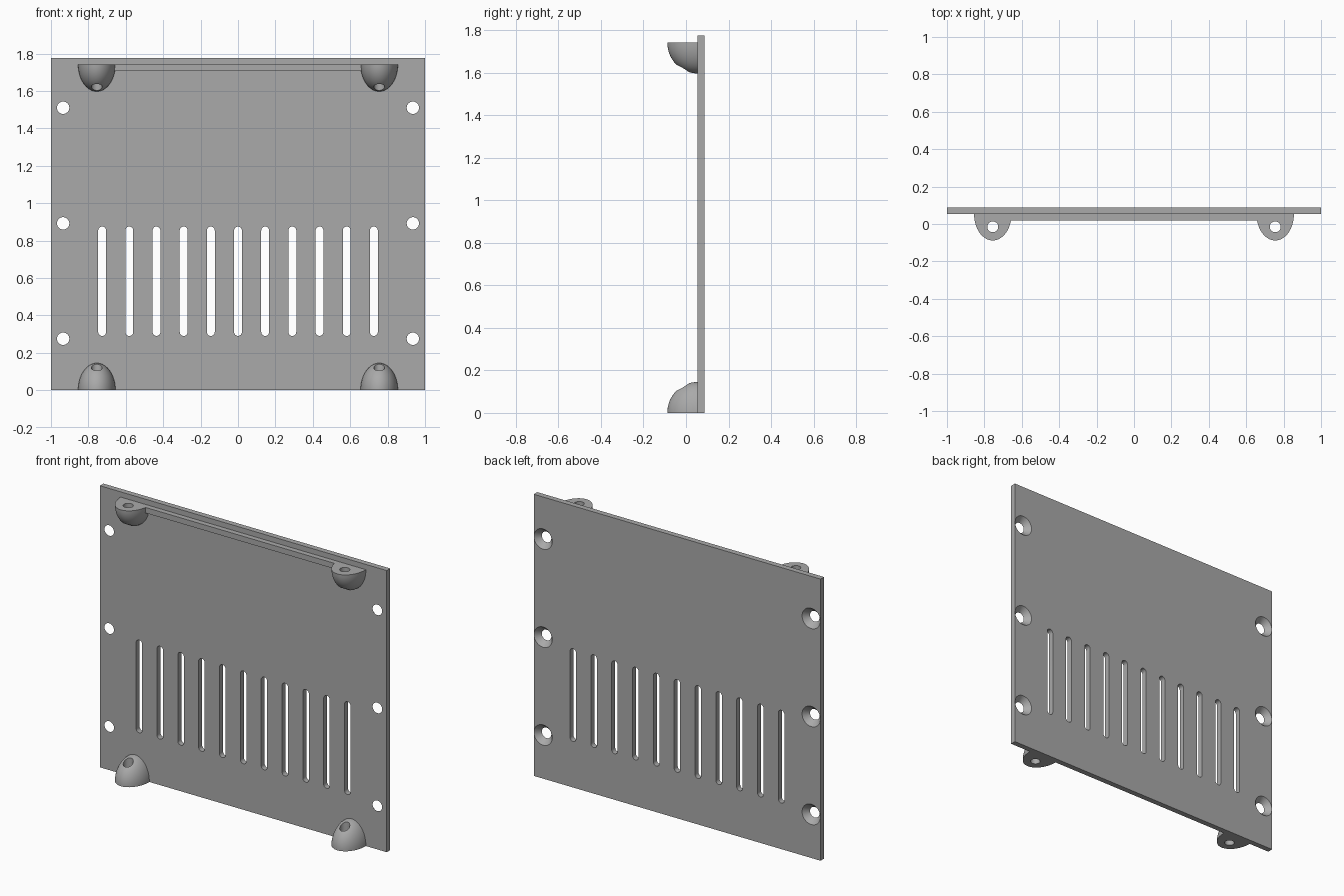
import bpy
import bmesh
from math import cos, sin, pi, radians
from mathutils import Matrix, Vector

cube = bpy.data.objects.get("Cube")
if cube:
    bpy.data.objects.remove(cube, do_unlink=True)

FRONT, BACK = 0.053, 0.088      # plate faces along y
HEIGHT = 1.775
BOSS_X, BOSS_SIZE = 0.755, (0.1, 0.141, 0.145)
BOSS_TOP = 1.742

grey = bpy.data.materials.new("plain_grey")
grey.use_nodes = True
colour = (0.4, 0.4, 0.4, 1)
grey.diffuse_color = colour
grey.node_tree.nodes["Principled BSDF"].inputs["Base Color"].default_value = colour


def make_object(name, bm):
    bmesh.ops.recalc_face_normals(bm, faces=bm.faces)
    mesh = bpy.data.meshes.new(name)
    bm.to_mesh(mesh)
    bm.free()
    mesh.materials.append(grey)
    obj = bpy.data.objects.new(name, mesh)
    bpy.context.collection.objects.link(obj)
    return obj


def add_box(bm, low, high):
    low, high = Vector(low), Vector(high)
    matrix = Matrix.Translation((low + high) / 2) @ Matrix.Diagonal((*(high - low), 1))
    bmesh.ops.create_cube(bm, size=1, matrix=matrix)


def add_slot(bm, x, low, high, radius, steps=12):
    """Upright slot with round ends, running through the plate."""
    points = []
    for z, start in ((high - radius, 0), (low + radius, pi)):
        for i in range(steps + 1):
            a = start + pi * i / steps
            points.append((x + radius * cos(a), FRONT - 0.02, z + radius * sin(a)))
    face = bm.faces.new([bm.verts.new(p) for p in points])
    out = bmesh.ops.extrude_face_region(bm, geom=[face])
    verts = [v for v in out["geom"] if isinstance(v, bmesh.types.BMVert)]
    bmesh.ops.translate(bm, verts=verts, vec=(0, BACK - FRONT + 0.04, 0))


def add_countersink(bm, x, z, small=0.033, large=0.064):
    """Cone that widens towards the back, overshooting both faces."""
    over = 0.01
    slope = (large - small) / (BACK - FRONT)
    matrix = Matrix.Translation((x, (FRONT + BACK) / 2, z)) @ Matrix.Rotation(radians(-90), 4, "X")
    bmesh.ops.create_cone(bm, cap_ends=True, segments=48, radius1=small - slope * over,
                          radius2=large + slope * over, depth=BACK - FRONT + 2 * over,
                          matrix=matrix)


def cut(obj, cutter_bm):
    cutter = make_object("cutter", cutter_bm)
    cutter.hide_render = True
    mod = obj.modifiers.new("cut", "BOOLEAN")
    mod.operation = "DIFFERENCE"
    mod.solver = "EXACT"
    mod.object = cutter
    bpy.context.view_layer.objects.active = obj
    bpy.ops.object.modifier_apply(modifier=mod.name)
    bpy.data.objects.remove(cutter, do_unlink=True)


def smooth(obj):
    bpy.ops.object.select_all(action="DESELECT")
    obj.select_set(True)
    bpy.context.view_layer.objects.active = obj
    bpy.ops.object.shade_smooth_by_angle(angle=radians(30))


# Flat panel with vent slots and countersunk screw holes
bm = bmesh.new()
add_box(bm, (-1, FRONT, 0), (1, BACK, HEIGHT))
panel = make_object("panel", bm)
holes = bmesh.new()
for i in range(-5, 6):
    add_slot(holes, i * 0.1453, 0.29, 0.875, 0.021)
for side in (-1, 1):
    for z in (0.275, 0.892, 1.51):
        add_countersink(holes, side * 0.935, z)
cut(panel, holes)
smooth(panel)


# Quarter-dome mounting bosses with an upright screw hole
def mounting_boss(name, x, z, up):
    bm = bmesh.new()
    bmesh.ops.create_uvsphere(bm, u_segments=64, v_segments=32, radius=1)
    for keep_out in ((0, 1, 0), (0, 0, -up)):
        bmesh.ops.bisect_plane(bm, geom=bm.verts[:] + bm.edges[:] + bm.faces[:], dist=1e-4,
                               plane_co=(0, 0, 0), plane_no=keep_out, clear_outer=True)
        bmesh.ops.holes_fill(bm, edges=[e for e in bm.edges if e.is_boundary], sides=0)
    bmesh.ops.scale(bm, vec=BOSS_SIZE, verts=bm.verts)
    bmesh.ops.translate(bm, vec=(x, FRONT, z), verts=bm.verts)
    boss = make_object(name, bm)
    drill = bmesh.new()
    bmesh.ops.create_cone(drill, cap_ends=True, segments=32, radius1=0.029, radius2=0.029,
                          depth=0.5, matrix=Matrix.Translation((x, -0.015, z)))
    cut(boss, drill)
    smooth(boss)


for side, word in ((1, "left"), (-1, "right")):
    mounting_boss(f"bottom_boss_{word}", side * BOSS_X, 0, 1)
    mounting_boss(f"top_boss_{word}", side * BOSS_X, BOSS_TOP, -1)

# Rail joining the two top bosses
bm = bmesh.new()
add_box(bm, (-0.69, 0.02, BOSS_TOP - 0.035), (0.69, FRONT, BOSS_TOP))
make_object("top_rail", bm)
